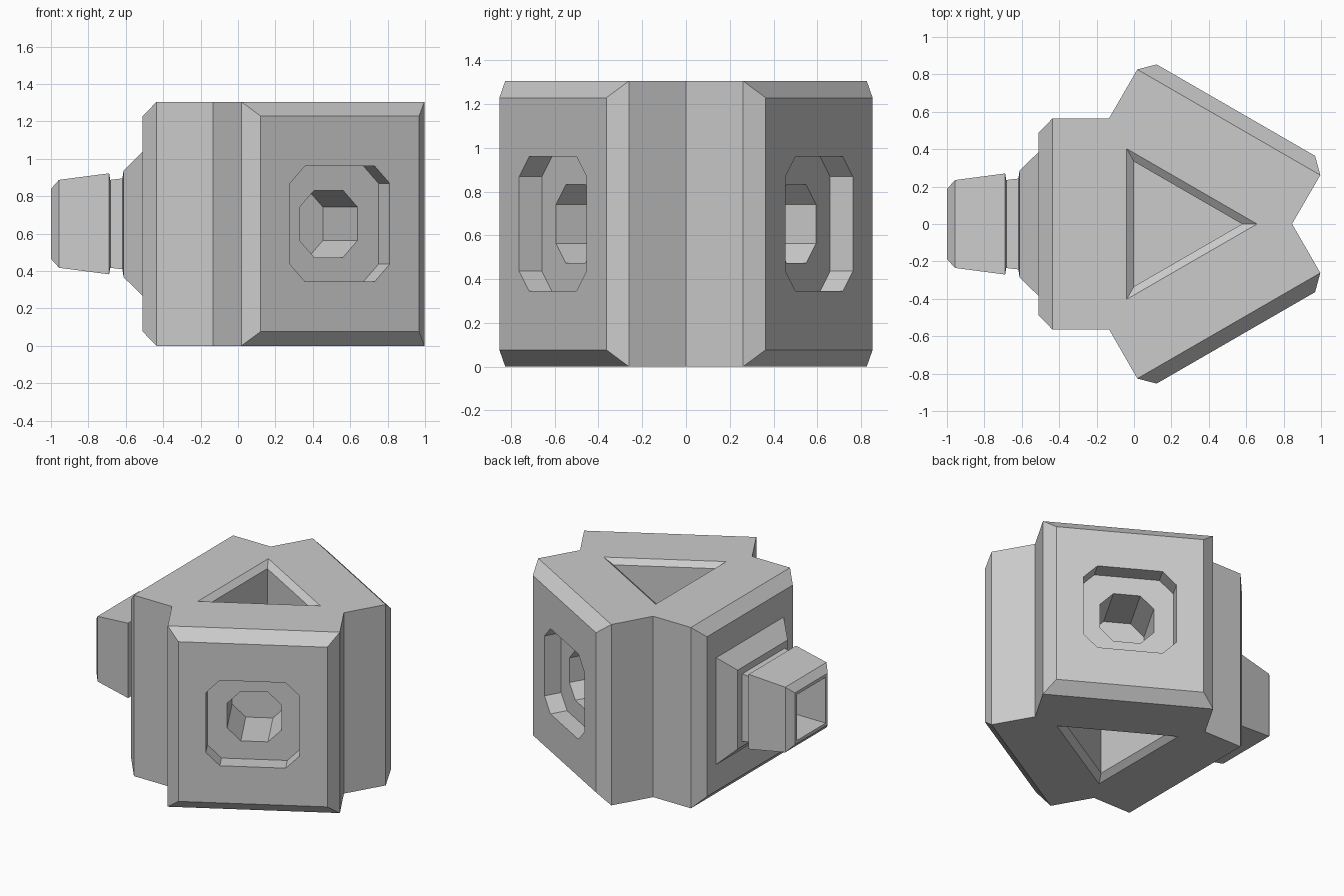
import bpy, bmesh
from math import cos, sin, pi
from mathutils import Matrix, Vector

if "Cube" in bpy.data.objects:
    bpy.data.objects.remove(bpy.data.objects["Cube"])

CX, H = 0.193, 1.305          # hub axis and height
MID = H / 2
HALF, FACE = 0.565, 0.703     # side half width, face distance from the axis


def finish(bm, name):
    bmesh.ops.recalc_face_normals(bm, faces=bm.faces)
    me = bpy.data.meshes.new(name)
    bm.to_mesh(me)
    bm.free()
    ob = bpy.data.objects.new(name, me)
    bpy.context.collection.objects.link(ob)
    return ob


def loft(name, rings, mat):
    """Skin a list of (2D outline, height) rings, capped at both ends."""
    bm = bmesh.new()
    loops = [[bm.verts.new(mat @ Vector((x, y, h))) for x, y in pts] for pts, h in rings]
    n = len(loops[0])
    for a, b in zip(loops, loops[1:]):
        for i in range(n):
            j = (i + 1) % n
            bm.faces.new((a[i], a[j], b[j], b[i]))
    bm.faces.new(loops[0])
    bm.faces.new(loops[-1])
    return finish(bm, name)


def square(s):
    return [(-s, -s), (s, -s), (s, s), (-s, s)]


def octagon(s, c):
    return [(-s + c, -s), (s - c, -s), (s, -s + c), (s, s - c),
            (s - c, s), (-s + c, s), (-s, s - c), (-s, -s + c)]


def triangle(r):
    return [(r * cos(a), r * sin(a)) for a in (0, 2 * pi / 3, 4 * pi / 3)]


def side(angle):
    """Local frame whose z axis points out of one side of the hub."""
    return (Matrix.Translation((CX, 0, MID)) @ Matrix.Rotation(angle, 4, 'Z')
            @ Matrix.Rotation(pi / 2, 4, 'Y'))


def cut(ob, cutter):
    m = ob.modifiers.new("cut", 'BOOLEAN')
    m.operation, m.solver, m.object = 'DIFFERENCE', 'EXACT', cutter
    bpy.context.view_layer.objects.active = ob
    bpy.ops.object.modifier_apply(modifier=m.name)
    bpy.data.objects.remove(cutter)


# three-armed hub prism
outline = []
for k in range(3):
    rot = Matrix.Rotation(pi + k * 2 * pi / 3, 2)
    for p in ((0.628, -HALF), (0.628, HALF), (0.3255, HALF)):
        outline.append(rot @ Vector(p))
hub = loft("hub", [(outline, 0), (outline, H)], Matrix.Translation((CX, 0, 0)))

# chamfered plates extruded from the three outer sides
bm = bmesh.new()
bm.from_mesh(hub.data)
for k in range(3):
    ang = pi + k * 2 * pi / 3
    n = Vector((cos(ang), sin(ang), 0))
    t = Vector((-n.y, n.x, 0))
    c = Vector((CX, 0, MID))
    bm.normal_update()
    f = max(bm.faces, key=lambda f: (f.calc_center_median() - c).dot(n)
            if abs(f.normal.dot(n)) > 0.99 else -9)
    new = bmesh.ops.extrude_discrete_faces(bm, faces=[f])["faces"][0]
    for v in new.verts:
        u = 0.489 if (v.co - c).dot(t) > 0 else -0.489
        z = 0.576 if v.co.z > MID else -0.576
        v.co = c + n * FACE + t * u + Vector((0, 0, z))
bmesh.ops.recalc_face_normals(bm, faces=bm.faces)
bm.to_mesh(hub.data)
bm.free()

# stepped octagonal sockets in the two right-hand sides
for ang in (pi / 3, -pi / 3):
    big, small = octagon(0.308, 0.092), octagon(0.179, 0.09)
    cut(hub, loft("socket_cutter",
                  [(small, 0.212), (small, 0.583), (big, 0.583), (big, 0.8)], side(ang)))

# chamfered triangular pockets in the top and bottom
for up in (1, -1):
    cut(hub, loft("pocket_cutter",
                  [(triangle(0.385), 0.05), (triangle(0.385), MID - 0.035),
                   (triangle(0.465), MID), (triangle(0.465), MID + 0.1)],
                  Matrix.Translation((CX, 0, MID)) @ Matrix.Diagonal((1, 1, up, 1))))

# square plug with a hollow end on the left side
plug = [(0.385, FACE - 0.01), (0.385, FACE), (0.285, 0.805), (0.243, 0.811),
        (0.235, 0.876), (0.27, 0.882), (0.235, 1.15), (0.187, 1.193),
        (0.165, 1.193), (0.165, 0.85)]
loft("plug", [(square(s), h) for s, h in plug], side(pi))
